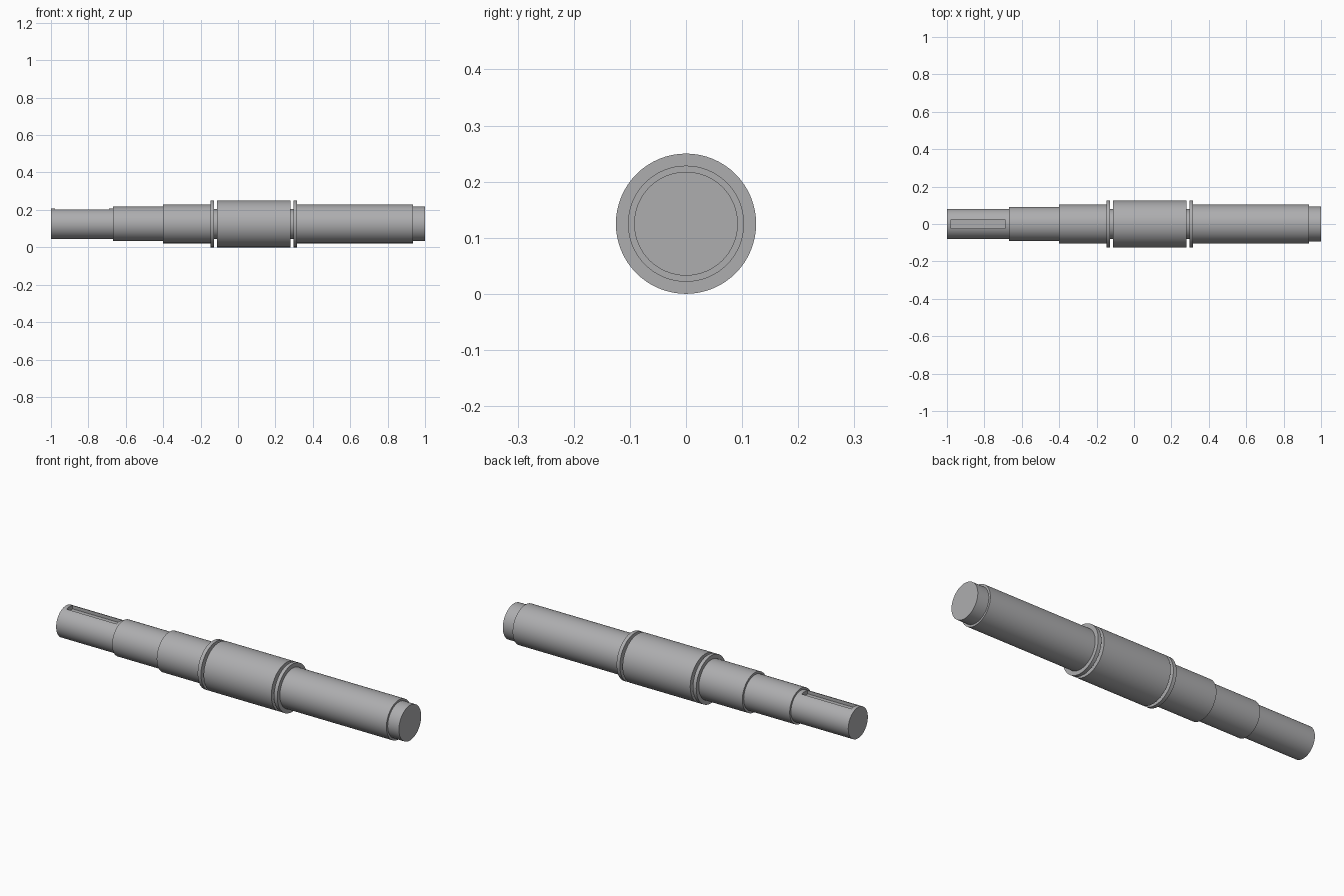
import bpy, math

if "Cube" in bpy.data.objects:
    bpy.data.objects.remove(bpy.data.objects["Cube"])

CENTER_Z = 0.125
steel = bpy.data.materials.new("steel grey")
steel.diffuse_color = (0.42, 0.42, 0.43, 1)
steel.use_nodes = True
steel.node_tree.nodes["Principled BSDF"].inputs["Base Color"].default_value = steel.diffuse_color


def turned(name, profile, sides=64):
    """Solid of revolution about the x axis from (x, radius) points."""
    verts, faces = [], []
    for x, r in profile:
        for i in range(sides):
            a = 2 * math.pi * i / sides
            verts.append((x, r * math.sin(a), CENTER_Z + r * math.cos(a)))
    for k in range(len(profile) - 1):
        for i in range(sides):
            j = (i + 1) % sides
            b, t = k * sides, (k + 1) * sides
            faces.append((b + i, b + j, t + j, t + i))
    last = (len(profile) - 1) * sides
    faces.append(tuple(reversed(range(sides))))
    faces.append(tuple(range(last, last + sides)))
    mesh = bpy.data.meshes.new(name)
    mesh.from_pydata(verts, [], [tuple(reversed(f)) for f in faces])
    mesh.materials.append(steel)
    obj = bpy.data.objects.new(name, mesh)
    bpy.context.collection.objects.link(obj)
    return obj


# Stepped shaft: (start x, end x, radius) of each turned section
sections = [
    (-1.0, -0.667, 0.0815),    # keyed end
    (-0.667, -0.4, 0.092),     # small seat
    (-0.4, -0.147, 0.1035),    # bearing seat
    (-0.147, -0.128, 0.125),   # left collar
    (-0.128, -0.112, 0.08),    # left groove
    (-0.112, 0.281, 0.125),    # central body
    (0.281, 0.297, 0.08),      # right groove
    (0.297, 0.316, 0.125),     # right collar
    (0.316, 0.935, 0.1035),    # long journal
    (0.935, 1.0, 0.0925),      # tail end
]
profile = [(x, r) for a, b, r in sections for x in (a, b)]
shaft = turned("stepped_shaft", profile)

# Keyway slot in the top of the thin end
bpy.ops.mesh.primitive_cube_add(size=1, location=(-0.8345, 0, CENTER_Z + 0.11))
cutter = bpy.context.object
cutter.name = "keyway_cutter"
cutter.scale = (0.289, 0.05, 0.1)
cutter.data.materials.append(steel)
cutter.hide_render = True
cutter.display_type = 'WIRE'
bpy.context.view_layer.update()

bpy.context.view_layer.objects.active = shaft
cutter.select_set(False)
shaft.select_set(True)
cut = shaft.modifiers.new("keyway", 'BOOLEAN')
cut.operation = 'DIFFERENCE'
cut.solver = 'EXACT'
cut.object = cutter
bpy.ops.object.modifier_apply(modifier=cut.name)
bpy.data.objects.remove(cutter, do_unlink=True)

# Smooth round sides, crisp shoulders
bpy.ops.object.shade_smooth_by_angle(angle=math.radians(30))
